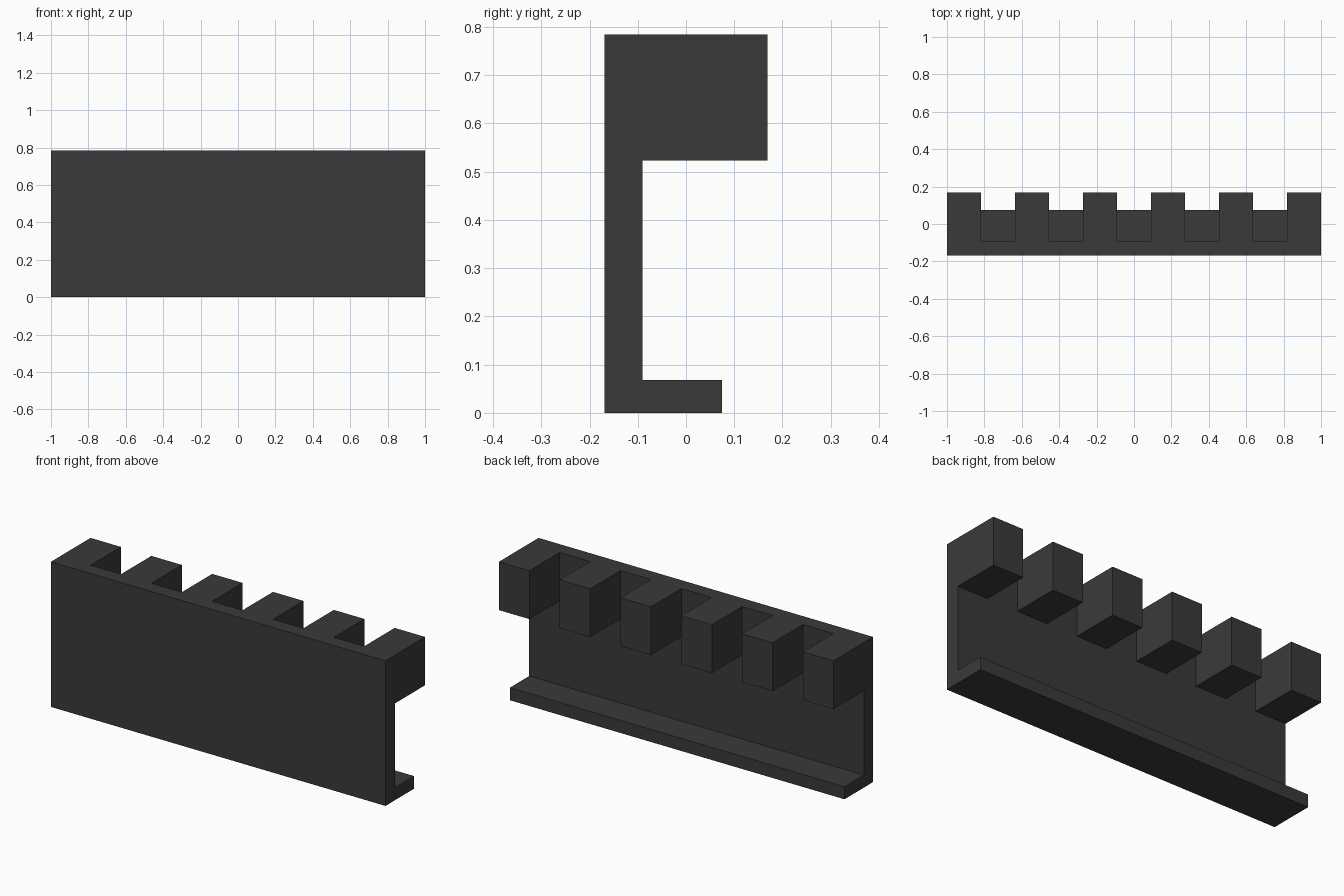
import bpy, bmesh

if "Cube" in bpy.data.objects:
    bpy.data.objects.remove(bpy.data.objects["Cube"])

LENGTH, BAYS = 2.0, 11          # six teeth and five gaps of equal width
FRONT, WALL_BACK, LEDGE_BACK, TOOTH_BACK = -0.169, -0.09, 0.075, 0.169
LEDGE_TOP, TOOTH_BOTTOM, TOP = 0.068, 0.523, 0.784

mat = bpy.data.materials.new("dark_grey")
mat.diffuse_color = (0.042, 0.042, 0.042, 1)
mat.use_nodes = True
mat.node_tree.nodes["Principled BSDF"].inputs["Base Color"].default_value = mat.diffuse_color

# L-shaped wall and ledge profile (y, z), extruded bay by bay along x
profile = [(FRONT, 0), (LEDGE_BACK, 0), (LEDGE_BACK, LEDGE_TOP),
           (WALL_BACK, LEDGE_TOP), (WALL_BACK, TOOTH_BOTTOM),
           (WALL_BACK, TOP), (FRONT, TOP)]
bm = bmesh.new()
rings = [[bm.verts.new((-LENGTH / 2 + LENGTH * i / BAYS, y, z)) for y, z in profile]
         for i in range(BAYS + 1)]
n = len(profile)
tooth_faces = []
for i in range(BAYS):
    for j in range(n):
        k = (j + 1) % n
        f = bm.faces.new((rings[i][j], rings[i][k], rings[i + 1][k], rings[i + 1][j]))
        if j == 4 and i % 2 == 0:
            tooth_faces.append(f)
bm.faces.new(rings[0])
bm.faces.new(rings[-1])
bmesh.ops.recalc_face_normals(bm, faces=bm.faces)

# Teeth pulled out of the upper back of every other bay
result = bmesh.ops.extrude_discrete_faces(bm, faces=tooth_faces)
for f in result["faces"]:
    for v in f.verts:
        v.co.y = TOOTH_BACK

# Merge coplanar faces
bmesh.ops.dissolve_limit(bm, angle_limit=0.01, verts=bm.verts, edges=bm.edges)
bmesh.ops.recalc_face_normals(bm, faces=bm.faces)

mesh = bpy.data.meshes.new("toothed_wall")
bm.to_mesh(mesh)
bm.free()
mesh.materials.append(mat)
bpy.context.collection.objects.link(bpy.data.objects.new("toothed_wall", mesh))
